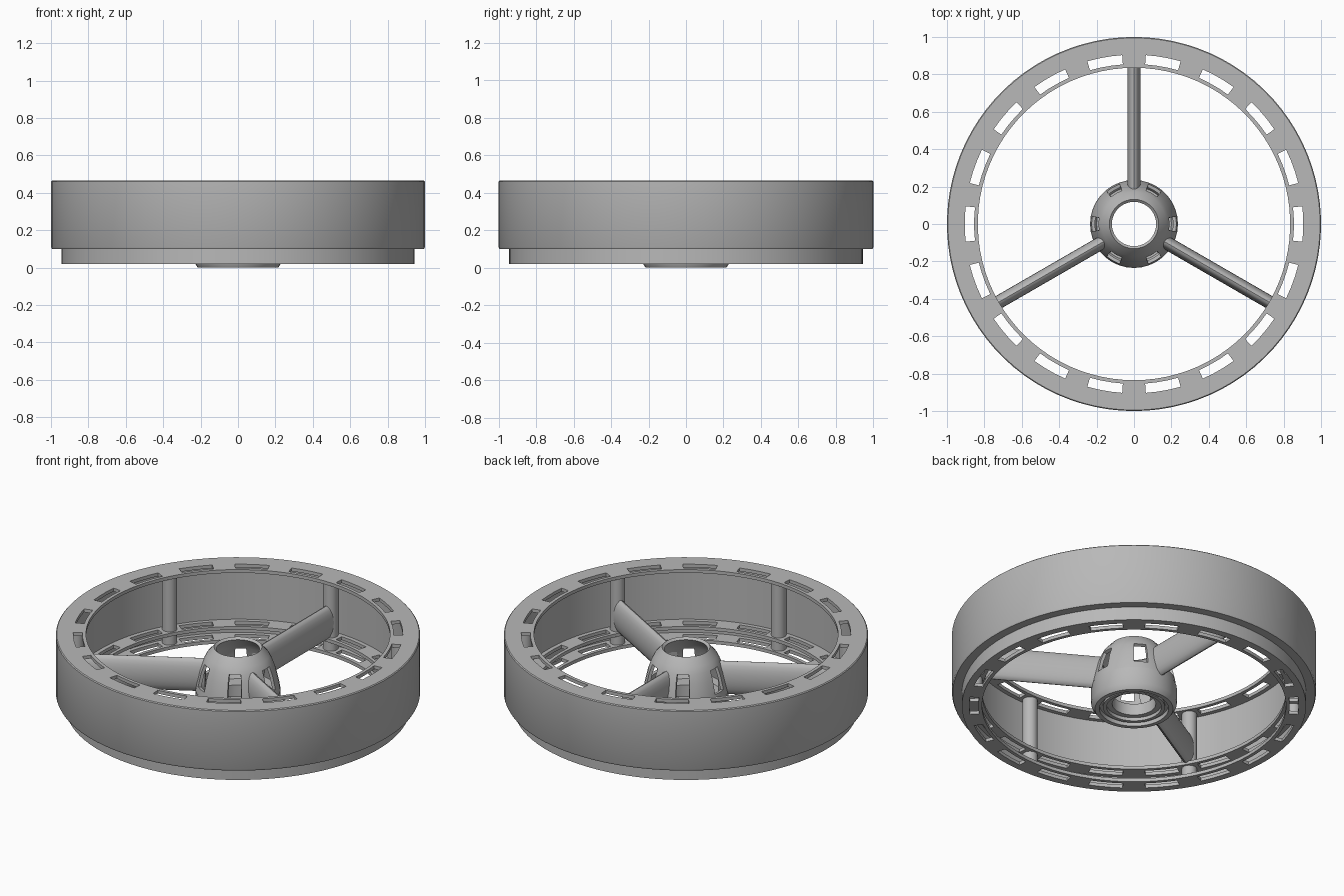
import bpy, bmesh
from math import sin, cos, pi, radians

cube = bpy.data.objects.get("Cube")
if cube:
    bpy.data.objects.remove(cube, do_unlink=True)

grey = bpy.data.materials.new("plain grey")
grey.use_nodes = True
colour = (0.48, 0.48, 0.48, 1)
grey.diffuse_color = colour
grey.node_tree.nodes["Principled BSDF"].inputs["Base Color"].default_value = colour


def finish(name, bm, thickness=0):
    bmesh.ops.recalc_face_normals(bm, faces=bm.faces[:])
    mesh = bpy.data.meshes.new(name)
    bm.to_mesh(mesh)
    bm.free()
    obj = bpy.data.objects.new(name, mesh)
    bpy.context.collection.objects.link(obj)
    mesh.materials.append(grey)
    bpy.ops.object.select_all(action="DESELECT")
    obj.select_set(True)
    bpy.context.view_layer.objects.active = obj
    if thickness:
        shell = obj.modifiers.new("thickness", "SOLIDIFY")
        shell.thickness = thickness
        shell.offset = 0
        bpy.ops.object.modifier_apply(modifier=shell.name)
    bpy.ops.object.shade_smooth_by_angle(angle=radians(35))
    return obj


def lathe(name, profile, steps, start=0, closed=True, skip=None, thickness=0):
    """Turn an (r, z) profile about z, leaving out the cells chosen by skip."""
    bm = bmesh.new()
    rows = []
    for i in range(steps):
        a = radians(start) + 2 * pi * i / steps
        rows.append([bm.verts.new((r * cos(a), r * sin(a), z)) for r, z in profile])
    n = len(profile)
    for i in range(steps):
        here, after = rows[i], rows[(i + 1) % steps]
        for j in range(n if closed else n - 1):
            if not (skip and skip(i, j)):
                k = (j + 1) % n
                bm.faces.new((here[j], after[j], after[k], here[k]))
    return finish(name, bm, thickness)


def prism(name, ring, direction, length, origin, angle):
    """Extrude a closed ring of points and turn it about z."""
    bm = bmesh.new()
    face = bm.faces.new([bm.verts.new(p) for p in ring])
    out = bmesh.ops.extrude_face_region(bm, geom=[face], use_keep_orig=True)
    moved = [v for v in out["geom"] if isinstance(v, bmesh.types.BMVert)]
    bmesh.ops.translate(bm, verts=moved, vec=[d * length for d in direction])
    bmesh.ops.translate(bm, verts=bm.verts[:], vec=origin)
    obj = finish(name, bm)
    obj.rotation_euler.z = radians(angle)
    return obj


# Outer duct wall with the stepped lower skirt
lathe("duct_wall", [(0.93, 0.465), (0.93, 0.02), (0.945, 0.02), (0.945, 0.10),
                    (0.995, 0.10), (1.0, 0.11), (1.0, 0.46), (0.995, 0.465)], 90, -6)

# Slotted flanges: eighteen openings each
for name, z in (("top_flange", 0.455), ("middle_flange", 0.11), ("bottom_flange", 0.03)):
    lathe(name, [(r, z) for r in (0.835, 0.855, 0.905, 0.93)], 90, -6, False,
          lambda i, j: j == 1 and i % 5 < 3, 0.02)

# Spokes: tall blades with an oval section
half_width, half_height, middle = 0.036, 0.1, 0.21
turns = [2 * pi * k / 20 for k in range(20)]
blade = [(0, half_width * cos(a), middle + half_height * sin(a)) for a in turns]
for k in range(3):
    prism(f"spoke_{k + 1}", blade, (1, 0, 0), 0.72, (0.18, 0, 0), 90 + 120 * k)

# Round posts inside the duct wall
circle = [(0.042 * cos(a), 0.042 * sin(a), 0) for a in turns]
for k in range(6):
    prism(f"post_{k + 1}", circle, (0, 0, 1), 0.42, (0.888, 0, 0.03), 30 + 60 * k)

# Hub base with stepped underside rings, and the windowed cowl above it
lathe("hub_base", [(0.12, 0.10), (0.12, 0.03), (0.15, 0.03), (0.15, 0.01), (0.17, 0.01), (0.17, 0.025),
                   (0.19, 0.025), (0.19, 0.0), (0.215, 0.0), (0.235, 0.03), (0.235, 0.13),
                   (0.215, 0.13), (0.20, 0.10)], 36)
lathe("hub_cowl", [(0.226, 0.12), (0.218, 0.17), (0.20, 0.25), (0.182, 0.30), (0.165, 0.335), (0.125, 0.38)],
      36, -10, False, lambda i, j: j in (1, 2) and i % 6 < 2, 0.018)
